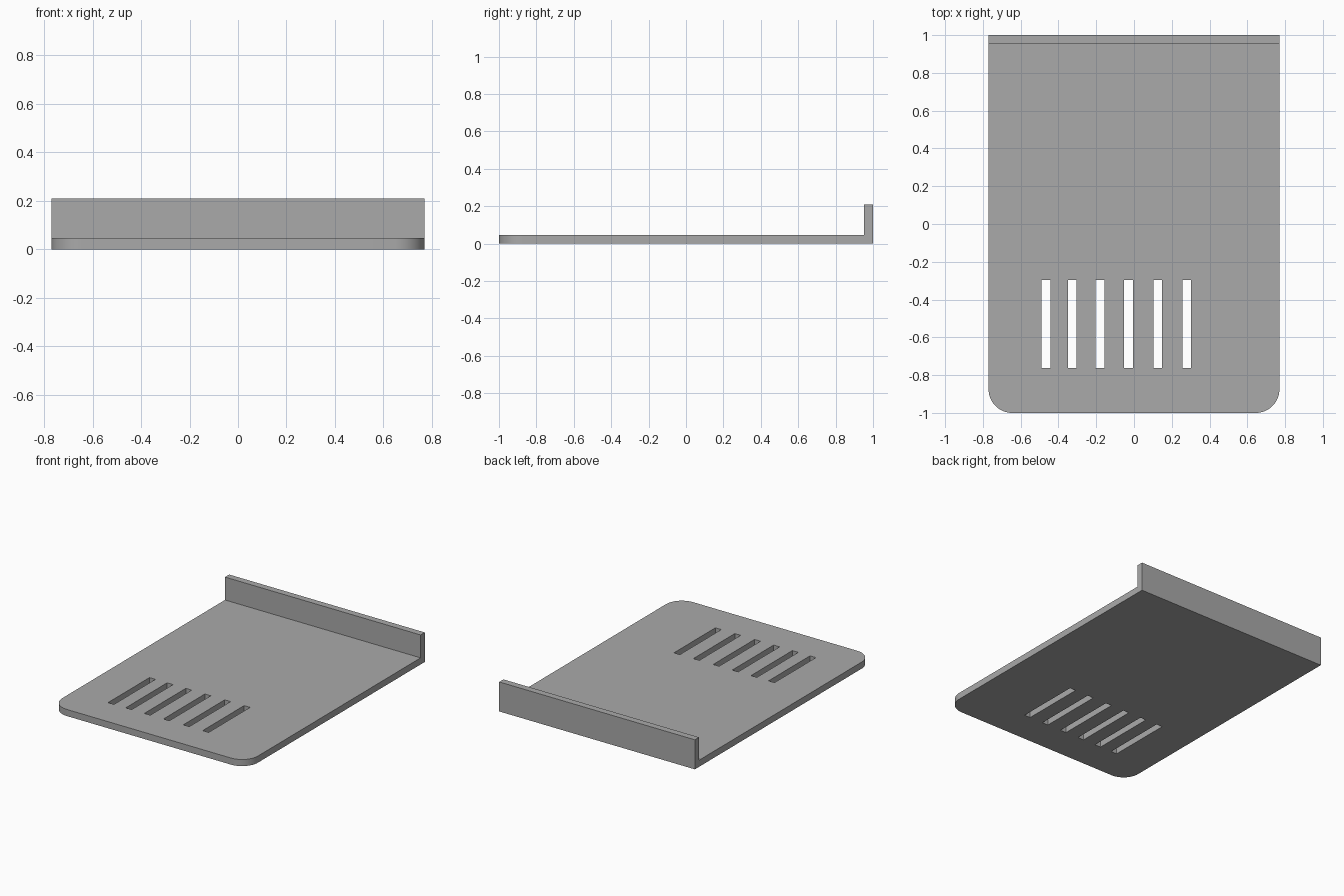
import bpy, bmesh, math
from mathutils import Vector

cube = bpy.data.objects.get("Cube")
if cube:
    bpy.data.objects.remove(cube, do_unlink=True)

HALF_W, THICK, LIP_T, LIP_H, RADIUS = 0.77, 0.047, 0.047, 0.21, 0.125

grey = bpy.data.materials.new("plain_grey")
grey.use_nodes = True
colour = (0.4, 0.4, 0.4, 1)
grey.diffuse_color = colour
grey.node_tree.nodes["Principled BSDF"].inputs["Base Color"].default_value = colour


def make_object(name, bm):
    bmesh.ops.recalc_face_normals(bm, faces=bm.faces)
    mesh = bpy.data.meshes.new(name)
    bm.to_mesh(mesh)
    bm.free()
    mesh.materials.append(grey)
    obj = bpy.data.objects.new(name, mesh)
    bpy.context.collection.objects.link(obj)
    return obj


def pull(bm, face, offset):
    """Extrude one face and return its moved copy."""
    geom = bmesh.ops.extrude_face_region(bm, geom=[face])["geom"]
    bmesh.ops.translate(bm, vec=offset, verts=[g for g in geom if isinstance(g, bmesh.types.BMVert)])
    if face.is_valid:
        bmesh.ops.delete(bm, geom=[face], context='FACES_ONLY')
    return next(g for g in geom if isinstance(g, bmesh.types.BMFace))


def face_towards(bm, direction):
    """Find the face lying furthest along a direction."""
    return max(bm.faces, key=lambda f: f.calc_center_median().dot(direction))


# Plate with rounded front corners
bm = bmesh.new()
outline = [(HALF_W, 1 - LIP_T), (-HALF_W, 1 - LIP_T)]
steps = 16
for side, start in ((-1, math.pi), (1, 1.5 * math.pi)):
    for i in range(steps + 1):
        a = start + i / steps * math.pi / 2
        outline.append((side * (HALF_W - RADIUS) + RADIUS * math.cos(a),
                        -1 + RADIUS + RADIUS * math.sin(a)))
base = bm.faces.new([bm.verts.new((x, y, 0)) for x, y in outline])
geom = bmesh.ops.extrude_face_region(bm, geom=[base])["geom"]
bmesh.ops.translate(bm, vec=(0, 0, THICK), verts=[g for g in geom if isinstance(g, bmesh.types.BMVert)])
bmesh.ops.recalc_face_normals(bm, faces=bm.faces)

# Upright lip along the back edge
pull(bm, face_towards(bm, Vector((0, 1, 0))), Vector((0, LIP_T, 0)))
bm.normal_update()
strip = max((f for f in bm.faces if abs(f.normal.z) > 0.9),
            key=lambda f: f.calc_center_median().dot(Vector((0, 1, 1))))
pull(bm, strip, Vector((0, 0, LIP_H - THICK)))
bmesh.ops.dissolve_limit(bm, angle_limit=0.01, verts=bm.verts, edges=bm.edges)
tray = make_object("lipped_plate", bm)

# Row of slots
bm = bmesh.new()
for x in (-0.466, -0.327, -0.18, -0.03, 0.126, 0.279):
    verts = bmesh.ops.create_cube(bm, size=1)["verts"]
    bmesh.ops.scale(bm, vec=(0.047, 0.466, 0.2), verts=verts)
    bmesh.ops.translate(bm, vec=(x, -0.529, THICK / 2), verts=verts)
cutter = make_object("slot_cutter", bm)
cutter.hide_render = True
cutter.hide_set(True)
cut = tray.modifiers.new("slots", 'BOOLEAN')
cut.operation = 'DIFFERENCE'
cut.solver = 'EXACT'
cut.object = cutter

# Smooth rounded corners, sharp rims
bpy.ops.object.select_all(action='DESELECT')
tray.select_set(True)
bpy.context.view_layer.objects.active = tray
bpy.ops.object.modifier_apply(modifier=cut.name)
bpy.data.objects.remove(cutter, do_unlink=True)
bpy.ops.object.shade_smooth_by_angle(angle=math.radians(30))
